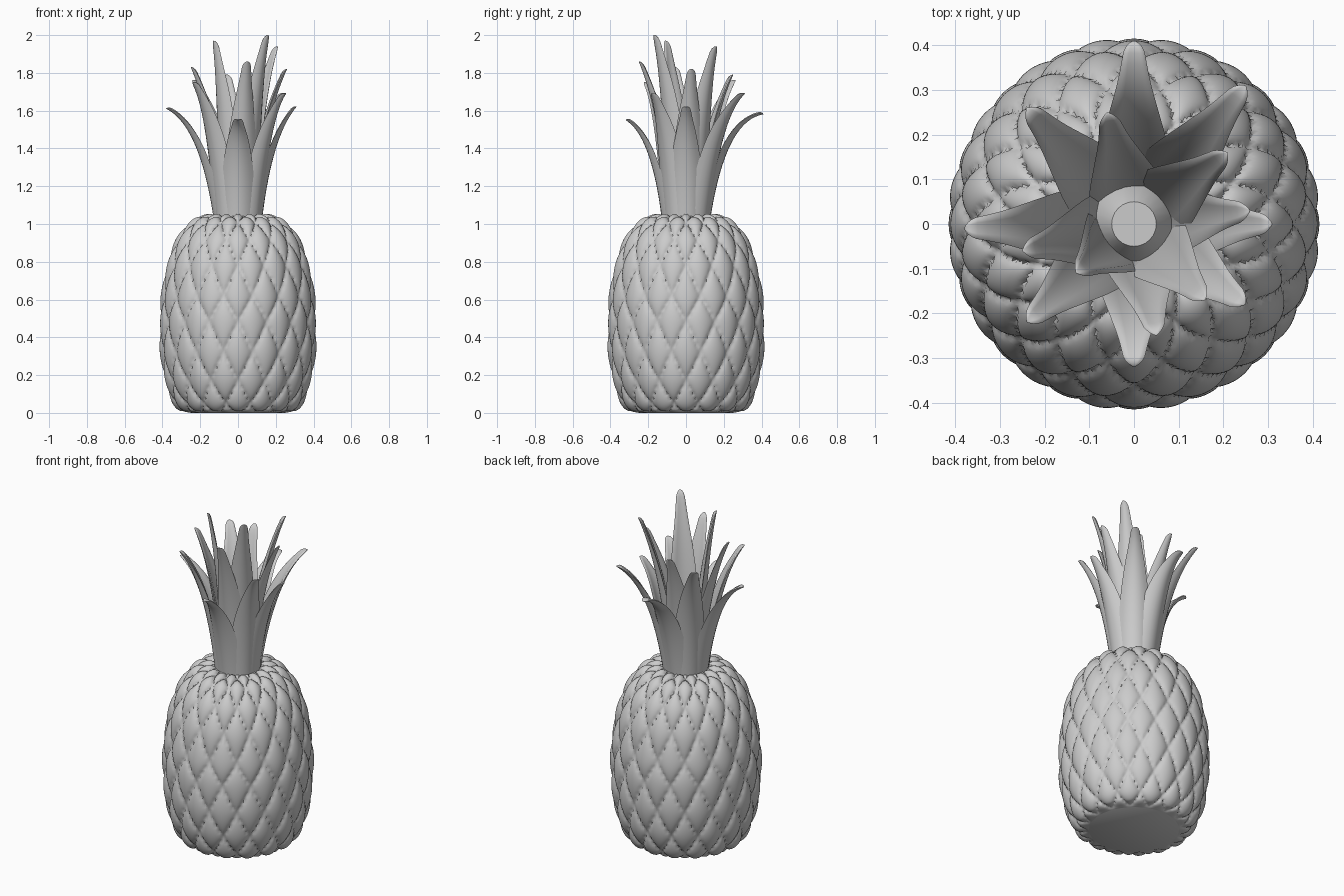
import bpy, bmesh, math
from mathutils import Vector

if "Cube" in bpy.data.objects:
    bpy.data.objects.remove(bpy.data.objects["Cube"])


def finish(bm, name, angle=60):
    bmesh.ops.recalc_face_normals(bm, faces=bm.faces[:])
    me = bpy.data.meshes.new(name)
    bm.to_mesh(me)
    bm.free()
    ob = bpy.data.objects.new(name, me)
    bpy.context.collection.objects.link(ob)
    bpy.ops.object.select_all(action='DESELECT')
    ob.select_set(True)
    bpy.context.view_layer.objects.active = ob
    bpy.ops.object.shade_smooth_by_angle(angle=math.radians(angle))
    return ob


def skin(bm, rings):
    # join closed rings of points into a capped tube
    vr = [[bm.verts.new(p) for p in ring] for ring in rings]
    n = len(vr[0])
    for r0, r1 in zip(vr, vr[1:]):
        for i in range(n):
            j = (i + 1) % n
            bm.faces.new((r0[i], r0[j], r1[j], r1[i]))
    bm.faces.new(vr[0][::-1])
    bm.faces.new(vr[-1])


def spline(pts, v):
    # Catmull-Rom through evenly spaced points
    i = min(int(v), len(pts) - 2)
    t = v - i
    p1, p2 = Vector(pts[i]), Vector(pts[i + 1])
    p0 = Vector(pts[i - 1]) if i else 2 * p1 - p2
    p3 = Vector(pts[i + 2]) if i + 2 < len(pts) else 2 * p2 - p1
    return 0.5 * (2 * p1 + (p2 - p0) * t + (2 * p0 - 5 * p1 + 4 * p2 - p3) * t * t
                  + (3 * p1 - p0 - 3 * p2 + p3) * t ** 3)


# body: one profile point (radius, height) per half row of diamond scales
PROFILE = [(0.25, 0.0), (0.318, 0.055), (0.363, 0.17), (0.387, 0.32), (0.391, 0.48),
           (0.382, 0.62), (0.354, 0.78), (0.304, 0.91), (0.232, 1.0), (0.165, 1.025), (0.09, 1.03)]
COLS, SUB, VSUB = 16, 8, 12
rings = []
for k in range(10 * VSUB + 1):
    v = k / VSUB
    p = spline(PROFILE, v)
    tan = spline(PROFILE, min(v + 0.02, 10)) - spline(PROFILE, max(v - 0.02, 0))
    nrm = Vector((tan.y, -tan.x)).normalized()
    amp = 0.027 * min(1, v / 0.6) * min(1, (10 - v) / 0.8)
    ring = []
    for i in range(COLS * 2 * SUB):
        u = i / SUB
        a, b = ((u + v) / 2) % 1, ((u - v) / 2) % 1
        h = max(0, 16 * a * (1 - a) * b * (1 - b)) ** 0.42
        q = p + nrm * amp * h
        th = math.pi * u / COLS - math.pi / 2
        ring.append((q.x * math.cos(th), q.x * math.sin(th), max(0, q.y)))
    rings.append(ring)
bm = bmesh.new()
skin(bm, rings)
finish(bm, "fruit_body", 70)

# crown core: filled middle between the leaves
bm = bmesh.new()
skin(bm, [[(r * math.cos(a * math.pi / 12), r * math.sin(a * math.pi / 12), z) for a in range(24)]
          for r, z in ((0.125, 1.0), (0.115, 1.1), (0.09, 1.2), (0.05, 1.27))])
finish(bm, "crown_core")

# leaves: half widths from base to tip
WIDTH = [(0.082, 0), (0.086, 0), (0.077, 0), (0.058, 0), (0.036, 0), (0.02, 0)]


def leaf(name, x, y, z, r0, curl):
    d = Vector((x, y, 0))
    rt = d.length
    d.normalize()
    side = Vector((-d.y, d.x, 0))
    up = Vector((0, 0, 1))
    z0 = 1.0
    p0 = d * r0 + up * z0
    p1 = d * (r0 + 0.28 * (rt - r0)) + up * (z0 + curl * (z - z0))
    p2 = d * rt + up * z
    rings = []
    ts = [i / 18 for i in range(18)] + [0.97, 0.988, 0.997, 1.0]
    for t in ts:
        c = p0 * (1 - t) ** 2 + p1 * 2 * t * (1 - t) + p2 * t * t
        tan = ((p1 - p0) * (1 - t) + (p2 - p1) * t).normalized()
        n = side.cross(tan)
        hw = spline(WIDTH, t * 5).x
        rnd = math.sqrt(max(0.02, 1 - max(0, (t - 0.94) / 0.06) ** 2))
        hw *= rnd
        bend, thick = 0.5 * hw, (0.03 - 0.014 * t) * rnd
        ring = []
        for i in range(9):
            s = i / 4 - 1
            ring.append(c + side * s * hw - n * bend * s * s)
        for i in range(7, 0, -1):
            s = i / 4 - 1
            ring.append(c + side * s * hw - n * (bend * s * s + thick * math.sqrt(1 - s * s)))
        rings.append(ring)
    bm = bmesh.new()
    skin(bm, rings)
    finish(bm, name)


# outer leaves curl outward, inner leaves stand taller
OUTER = [(0, 0.41, 1.58, 0.95), (0.25, 0.31, 1.69, 0.8), (0.31, 0, 1.62, 0.75),
         (0.25, -0.18, 1.69, 0.75), (0, -0.32, 1.55, 0.85), (-0.24, -0.22, 1.75, 0.75),
         (-0.38, -0.01, 1.61, 0.85), (-0.24, 0.26, 1.76, 0.75)]
INNER = [(0.16, -0.17, 2.0), (-0.13, -0.11, 1.97), (0.21, 0.16, 1.94), (0.05, -0.25, 1.86),
         (0.26, 0.03, 1.82), (-0.25, -0.06, 1.83), (-0.06, 0.25, 1.79)]
for i, (x, y, z, c) in enumerate(OUTER):
    leaf(f"outer_leaf_{i + 1}", x, y, z, 0.125, c)
for i, (x, y, z) in enumerate(INNER):
    leaf(f"inner_leaf_{i + 1}", x, y, z, 0.09, 0.68)
